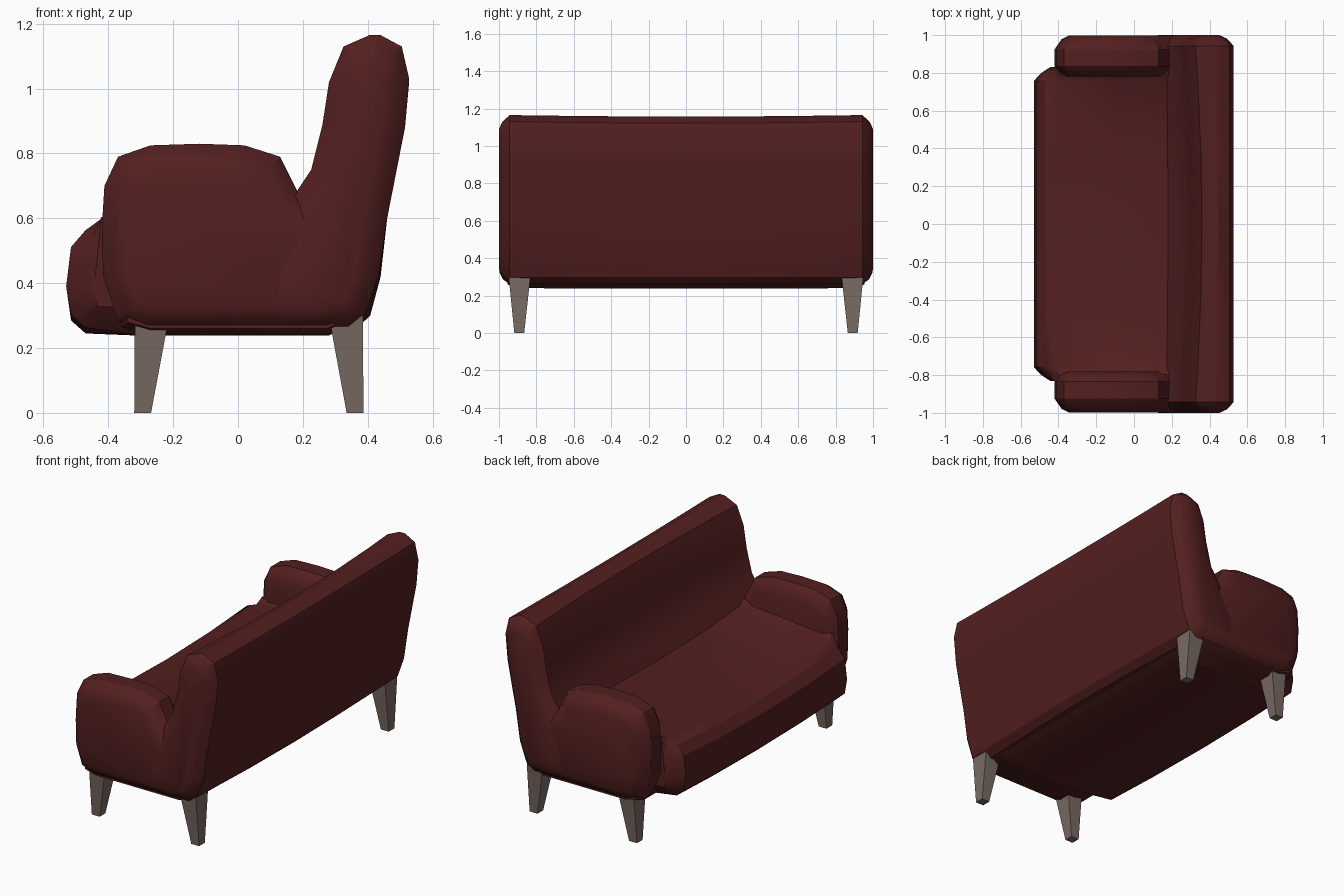
import bpy
import bmesh
import math
from mathutils import Vector

cube = bpy.data.objects.get("Cube")
if cube:
    bpy.data.objects.remove(cube, do_unlink=True)


def material(name, color):
    mat = bpy.data.materials.new(name)
    mat.use_nodes = True
    mat.diffuse_color = color
    mat.node_tree.nodes["Principled BSDF"].inputs["Base Color"].default_value = color
    return mat


maroon = material("maroon upholstery", (0.087, 0.0137, 0.0137, 1))
wood = material("grey brown wood", (0.19, 0.145, 0.125, 1))


def inset(points, amount):
    """Offset a counter-clockwise outline inwards."""
    result = []
    for i, p in enumerate(points):
        a = (p - points[i - 1]).normalized()
        b = (points[(i + 1) % len(points)] - p).normalized()
        na, nb = Vector((-a.y, a.x)), Vector((-b.y, b.x))
        miter = (na + nb) / max(1 + na.dot(nb), 0.5)
        result.append(p + miter * amount)
    return result


def finish(bm, name, mat, smooth):
    bmesh.ops.recalc_face_normals(bm, faces=bm.faces)
    mesh = bpy.data.meshes.new(name)
    bm.to_mesh(mesh)
    bm.free()
    mesh.materials.append(mat)
    obj = bpy.data.objects.new(name, mesh)
    bpy.context.collection.objects.link(obj)
    if smooth:
        bpy.ops.object.select_all(action='DESELECT')
        obj.select_set(True)
        bpy.context.view_layer.objects.active = obj
        bpy.ops.object.shade_smooth_by_angle(angle=math.radians(30))
    return obj


def loft(name, outline, sections, bend=None):
    """Sweep a side outline along y; each section is (y, inset)."""
    bm = bmesh.new()
    points = [Vector(p) for p in outline]
    rings = []
    for y, amount in sections:
        ring = []
        for p in inset(points, amount):
            x, z = bend(p.x, y, p.y) if bend else (p.x, p.y)
            ring.append(bm.verts.new((x, y, z)))
        rings.append(ring)
    for r, s in zip(rings, rings[1:]):
        for i in range(len(r)):
            bm.faces.new((r[i - 1], r[i], s[i], s[i - 1]))
    bm.faces.new(rings[0])
    bm.faces.new(rings[-1])
    return finish(bm, name, maroon, True)


def mirrored(half):
    return [(-y, d) for y, d in half] + [(y, d) for y, d in reversed(half) if y]


# Backrest, gently hollowed towards the middle
def back_bend(x, y, z):
    middle = max(0, 1 - (y / 0.95) ** 2)
    front = min(1, max(0, (0.46 - x) / 0.15))
    return x + 0.038 * middle * front, z - 0.008 * middle * (z > 1)


back_outline = [(0.05, 0.265), (0.34, 0.265), (0.39, 0.30), (0.433, 0.42), (0.46, 0.60),
                (0.515, 0.88), (0.528, 1.03), (0.505, 1.13), (0.44, 1.165), (0.405, 1.165),
                (0.325, 1.13), (0.28, 1.02), (0.26, 0.89), (0.225, 0.75), (0.185, 0.69),
                (0.13, 0.58), (0.06, 0.45)]
loft("backrest", back_outline,
     mirrored([(1.0, 0.075), (0.982, 0.036), (0.943, 0), (0.75, 0), (0.4, 0), (0, 0)]), back_bend)


# Seat with a front roll, a shallow sag, lifted corners and ends rising into the arms
def seat_bend(x, y, z):
    middle = max(0, 1 - (y / 0.8) ** 2)
    if z > 0.45 and x > -0.43:
        rise = max(0, (abs(y) - 0.755) / 0.075)
        return x, z - 0.035 * middle + 0.11 * rise
    if z > 0.5:
        return x, z - 0.035 * middle
    return x, z + 0.02 * (1 - middle) * (x < -0.4 and z < 0.32)


seat_outline = [(-0.47, 0.245), (-0.30, 0.238), (0.28, 0.238), (0.36, 0.28), (0.36, 0.61),
                (0.18, 0.64), (-0.10, 0.615), (-0.41, 0.585), (-0.47, 0.567), (-0.515, 0.515),
                (-0.53, 0.39), (-0.515, 0.285)]
loft("seat", seat_outline,
     mirrored([(0.83, 0.085), (0.797, 0.035), (0.758, 0), (0.4, 0), (0, 0)]), seat_bend)

# Underside panel joining both arms
base_outline = [(-0.36, 0.265), (-0.27, 0.24), (0.28, 0.24), (0.37, 0.285), (0.37, 0.4), (-0.36, 0.4)]
loft("base_panel", base_outline, mirrored([(0.955, 0.02), (0.91, 0)]))

# Padded arms
arm_outline = [(-0.37, 0.285), (-0.28, 0.25), (0.28, 0.25), (0.38, 0.30), (0.40, 0.50),
               (0.30, 0.62), (0.185, 0.68), (0.13, 0.79), (0.02, 0.825), (-0.12, 0.83),
               (-0.27, 0.825), (-0.37, 0.79), (-0.412, 0.70), (-0.42, 0.57), (-0.416, 0.42)]
arm_sections = [(0.998, 0.075), (0.978, 0.036), (0.925, 0), (0.835, 0), (0.802, 0.025), (0.78, 0.07)]
for side, sign in (("left", 1), ("right", -1)):
    loft("arm_" + side, arm_outline, [(sign * y, d) for y, d in arm_sections])

# Tapered legs: bottom and top ranges along x, mirrored in y
for place, foot, top in (("front", (-0.32, -0.268), (-0.318, -0.212)),
                         ("rear", (0.335, 0.387), (0.28, 0.385))):
    for side, sign in (("left", 1), ("right", -1)):
        bm = bmesh.new()
        rings = []
        for z, (x0, x1), (y0, y1) in ((0, foot, (0.865, 0.918)), (0.3, top, (0.832, 0.948))):
            corners = ((x0, y0), (x1, y0), (x1, y1), (x0, y1))
            rings.append([bm.verts.new((x, sign * y, z)) for x, y in corners])
        for i in range(4):
            bm.faces.new((rings[0][i - 1], rings[0][i], rings[1][i], rings[1][i - 1]))
        for ring in rings:
            bm.faces.new(ring)
        finish(bm, "leg_" + place + "_" + side, wood, False)
